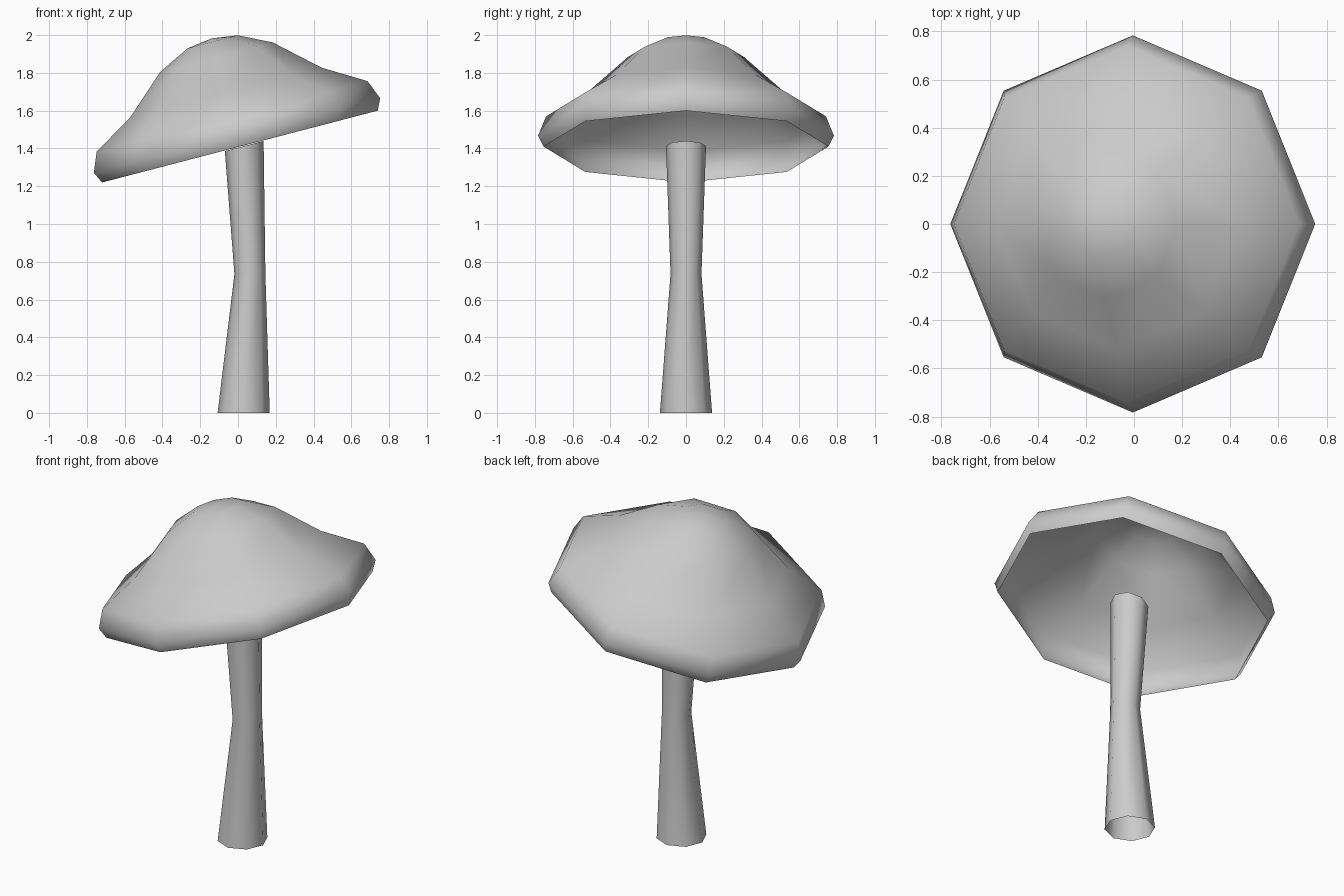
import bpy
import math
from mathutils import Matrix, Vector

SIDES = 8
TILT = math.radians(-14.6)

cube = bpy.data.objects.get("Cube")
if cube:
    bpy.data.objects.remove(cube, do_unlink=True)

# Single plain colour
grey = bpy.data.materials.new("plain grey")
grey.use_nodes = True
colour = (0.6, 0.6, 0.6, 1)
grey.diffuse_color = colour
grey.node_tree.nodes["Principled BSDF"].inputs["Base Color"].default_value = colour


def ring(centre, radius, tilt=0):
    """Octagon with corners on the axes, leaning about y."""
    turn = Matrix.Rotation(tilt, 3, "Y")
    corners = []
    for i in range(SIDES):
        a = math.tau * i / SIDES
        corners.append(Vector(centre) + turn @ Vector((radius * math.cos(a), radius * math.sin(a), 0)))
    return corners


def loft(name, rings, tip=None):
    """Open smooth shell through the rings, closed by an optional tip."""
    verts = [v for r in rings for v in r]
    faces = []
    for k in range(len(rings) - 1):
        for i in range(SIDES):
            j = (i + 1) % SIDES
            a, b = k * SIDES, (k + 1) * SIDES
            faces.append((a + i, a + j, b + j, b + i))
    if tip is not None:
        last = len(verts) - SIDES
        verts.append(tip)
        faces += [(last + i, last + (i + 1) % SIDES, len(verts) - 1) for i in range(SIDES)]
    mesh = bpy.data.meshes.new(name)
    mesh.from_pydata(verts, [], faces)
    mesh.materials.append(grey)
    mesh.shade_smooth()
    obj = bpy.data.objects.new(name, mesh)
    bpy.context.collection.objects.link(obj)
    return obj


# Cap: tilted hollow shell, profile of (radius, height along its axis)
base = Vector((0.01, 0, 1.41))
axis = Matrix.Rotation(TILT, 3, "Y") @ Vector((0, 0, 1))
profile = [(0.754, 0), (0.783, 0.06), (0.741, 0.165),
           (0.524, 0.295), (0.307, 0.49), (0.137, 0.573)]
loft("cap", [ring(base + axis * h, r, TILT) for r, h in profile], base + axis * 0.592)

# Stem: open tube, pinched in the middle, its top leaning with the cap
loft("stem", [ring((0.03, 0, 0), 0.138),
              ring((0.063, 0, 0.735), 0.082),
              ring((0.033, 0, 1.413), 0.106, TILT)])
